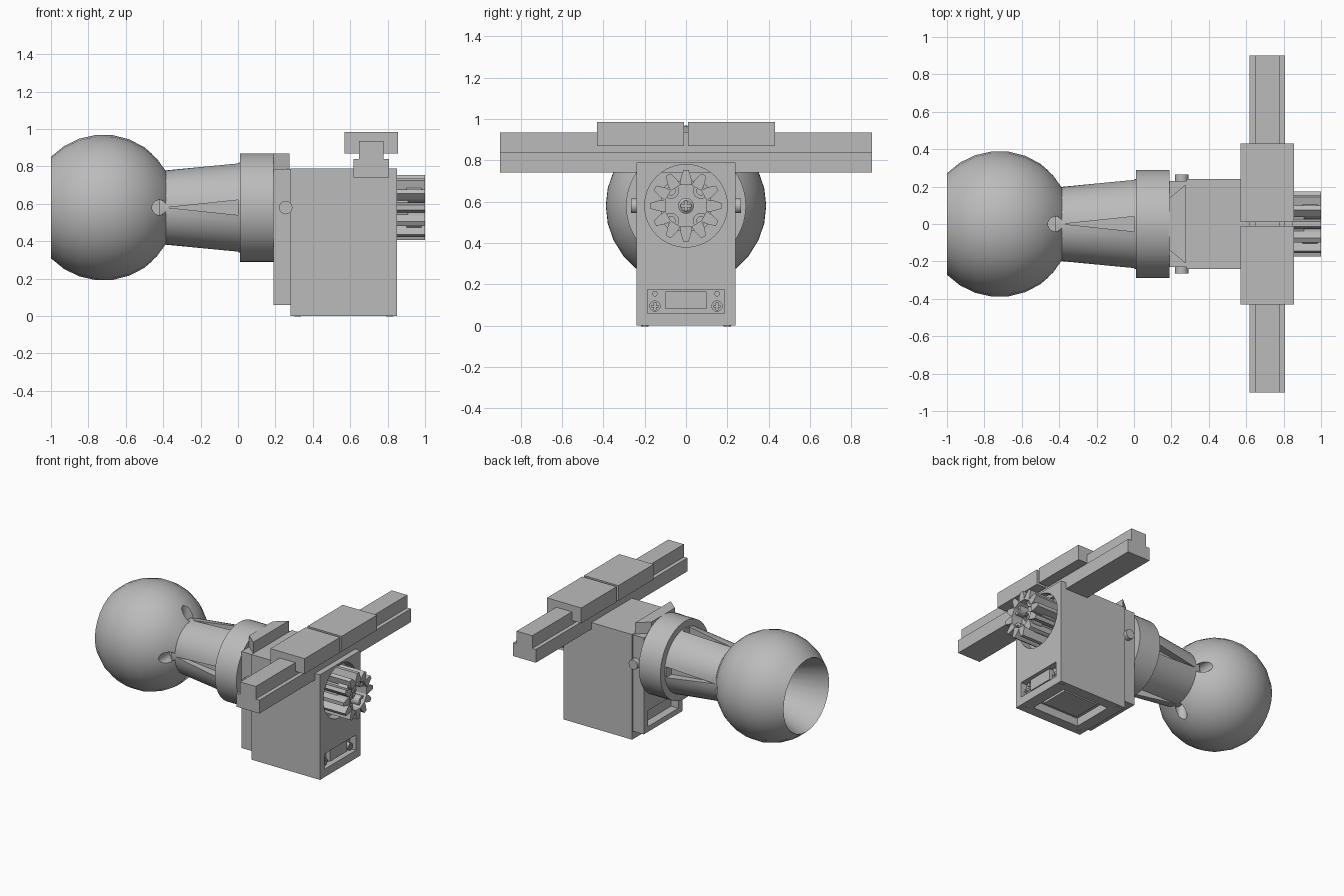
import bpy, bmesh
from math import sin, cos, pi, radians
from mathutils import Vector, Matrix

cube = bpy.data.objects.get("Cube")
if cube:
    bpy.data.objects.remove(cube, do_unlink=True)

grey = bpy.data.materials.new("light grey plastic")
grey.use_nodes = True
colour = (0.5, 0.5, 0.5, 1)
grey.diffuse_color = colour
grey.node_tree.nodes["Principled BSDF"].inputs["Base Color"].default_value = colour

AXIS_Z = 0.58  # height of the main axis, which runs along x


def finish(name, bm, smooth=False):
    bmesh.ops.recalc_face_normals(bm, faces=bm.faces)
    mesh = bpy.data.meshes.new(name)
    bm.to_mesh(mesh)
    bm.free()
    mesh.materials.append(grey)
    obj = bpy.data.objects.new(name, mesh)
    bpy.context.collection.objects.link(obj)
    if smooth:
        shade(obj)
    return obj


def select(obj):
    bpy.ops.object.select_all(action="DESELECT")
    obj.select_set(True)
    bpy.context.view_layer.objects.active = obj


def shade(obj):
    select(obj)
    bpy.ops.object.shade_smooth_by_angle(angle=radians(30))


def box(name, x, y, z):
    bm = bmesh.new()
    bmesh.ops.create_cube(bm, size=1)
    for v in bm.verts:
        v.co = [lo + (c + 0.5) * (hi - lo) for c, (lo, hi) in zip(v.co, (x, y, z))]
    return finish(name, bm)


def extrude(name, points, direction):
    bm = bmesh.new()
    face = bm.faces.new([bm.verts.new(p) for p in points])
    geom = bmesh.ops.extrude_face_region(bm, geom=[face])["geom"]
    moved = [g for g in geom if isinstance(g, bmesh.types.BMVert)]
    bmesh.ops.translate(bm, verts=moved, vec=Vector(direction))
    if face.is_valid and len(face.link_loops if hasattr(face, "link_loops") else face.loops) == 0:
        bm.faces.remove(face)
    return finish(name, bm)


def lathe(name, profile, segments=32, closed=False):
    """Spin (x, radius) points about the main axis, capping open ends."""
    bm = bmesh.new()
    rings = [[bm.verts.new((x, r * sin(2 * pi * i / segments), AXIS_Z + r * cos(2 * pi * i / segments)))
              for i in range(segments)] for x, r in profile]
    pairs = list(zip(rings, rings[1:]))
    if closed:
        pairs.append((rings[-1], rings[0]))
    else:
        bm.faces.new(rings[0])
        bm.faces.new(rings[-1])
    for a, b in pairs:
        for i in range(segments):
            j = (i + 1) % segments
            bm.faces.new((a[i], a[j], b[j], b[i]))
    return finish(name, bm, True)


def rod(name, start, end, radius, segments=20):
    start, end = Vector(start), Vector(end)
    bm = bmesh.new()
    turn = (end - start).to_track_quat("Z", "Y").to_matrix().to_4x4()
    bmesh.ops.create_cone(bm, cap_ends=True, segments=segments, radius1=radius, radius2=radius,
                          depth=(end - start).length, matrix=Matrix.Translation((start + end) / 2) @ turn)
    return finish(name, bm, True)


def spin(obj, angle):
    centre = Vector((0, 0, AXIS_Z))
    obj.data.transform(Matrix.Translation(centre) @ Matrix.Rotation(angle, 4, "X")
                       @ Matrix.Translation(-centre))
    return obj


def cut(obj, cutters):
    for cutter in cutters:
        mod = obj.modifiers.new("cut", "BOOLEAN")
        mod.operation, mod.solver, mod.object = "DIFFERENCE", "EXACT", cutter
        select(obj)
        bpy.ops.object.modifier_apply(modifier=mod.name)
        bpy.data.objects.remove(cutter, do_unlink=True)


quarters = [i * pi / 2 for i in range(4)]

# Ball with a conical mouth and four radial holes
arc = [radians(136 - 107 * i / 8) for i in range(9)]
ball = lathe("ball", [(-0.45, 0.08)] + [(-0.72 + 0.39 * cos(a), 0.39 * sin(a)) for a in arc], 28)
cut(ball, [spin(rod("hole_cutter", (-0.42, 0, AXIS_Z + 0.16), (-0.42, 0, AXIS_Z + 0.4), 0.04), a)
           for a in quarters])
shade(ball)

# Tapered neck with four wedge grooves
neck = lathe("neck", [(-0.42, 0.195), (0.03, 0.242)], 40)
cut(neck, [spin(extrude("groove_cutter", [(-0.38, 0, AXIS_Z + 0.17), (0, 0.04, AXIS_Z + 0.17),
                                          (0, -0.04, AXIS_Z + 0.17)], (0, 0, 0.2)), a) for a in quarters])
shade(neck)

# Collar
lathe("collar", [(0.01, 0.29), (0.19, 0.29)], 48)

# Mounting plate with a lower window, top lug and side pins
plate = box("mounting_plate", (0.19, 0.28), (-0.23, 0.23), (0.06, 0.785))
cut(plate, [box("window_cutter", (0.1, 0.25), (-0.18, 0.18), (0.1, 0.22))])
extrude("top_lug", [(0.19, -0.14, 0.78), (0.275, -0.21, 0.78), (0.275, 0.21, 0.78), (0.19, 0.14, 0.78)],
        (0, 0, 0.09))
rod("side_pins", (0.255, -0.265, AXIS_Z), (0.255, 0.265, AXIS_Z), 0.036)

# Housing with gear bore, front window and recessed base
housing = box("housing", (0.28, 0.85), (-0.24, 0.24), (0, 0.79))
cut(housing, [rod("bore_cutter", (0.78, 0, AXIS_Z), (0.9, 0, AXIS_Z), 0.2, 40),
              box("slot_cutter", (0.8, 0.9), (-0.185, 0.185), (0.06, 0.175)),
              box("base_cutter", (0.37, 0.76), (-0.16, 0.16), (-0.1, 0.06))])
box("motor_body", (0.79, 0.835), (-0.1, 0.1), (0.08, 0.165))
box("base_panel", (0.42, 0.71), (-0.11, 0.11), (0.03, 0.07))
for side in (-1, 1):
    screw = rod("window_screw", (0.79, side * 0.15, 0.095), (0.83, side * 0.15, 0.095), 0.027)
    cut(screw, [box("cross_cutter", (0.82, 0.84), (side * 0.15 - w, side * 0.15 + w), (0.095 - h, 0.095 + h))
                for w, h in ((0.018, 0.004), (0.004, 0.018))])
    rod("window_pin", (0.79, side * 0.15, 0.155), (0.815, side * 0.15, 0.155), 0.013)
    for x in (0.32, 0.81):
        rod("base_screw", (x, side * 0.2, -0.003), (x, side * 0.2, 0.02), 0.018, 12)

# Gear: hub, tapered teeth, bosses and central screw
lathe("gear_hub", [(0.77, 0.125), (0.91, 0.125)], 36)
for i in range(12):
    tooth = [(0.79, y, AXIS_Z + r) for y, r in
             ((-0.028, 0.1), (-0.026, 0.13), (-0.013, 0.173), (0.013, 0.173), (0.026, 0.13), (0.028, 0.1))]
    spin(extrude("gear_tooth", tooth, (0.21, 0, 0)), i * pi / 6)
for a in quarters:
    boss = lathe("gear_boss", [(0.9, 0.038), (0.98, 0.038), (0.98, 0.02), (0.9, 0.02)], 16, True)
    boss.data.transform(Matrix.Translation((0, 0.072, 0.072)))
    spin(boss, a)
screw = lathe("gear_screw", [(0.9, 0.038), (0.95, 0.038), (0.96, 0.025)], 20)
cut(screw, [box("cross_cutter", (0.935, 1), (-w, w), (AXIS_Z - h, AXIS_Z + h))
            for w, h in ((0.026, 0.006), (0.006, 0.026))])

# Stepped cross rail and its two clamp blocks
half = [(0.095, 0.74), (0.095, 0.84), (0.065, 0.84), (0.065, 0.935)]
outline = half + [(-x, z) for x, z in reversed(half)]
extrude("cross_rail", [(0.713 + x, -0.9, z) for x, z in outline], (0, 1.8, 0))
for side in (-1, 1):
    box("clamp_block", (0.57, 0.855), sorted((side * 0.01, side * 0.43)), (0.87, 0.985))
